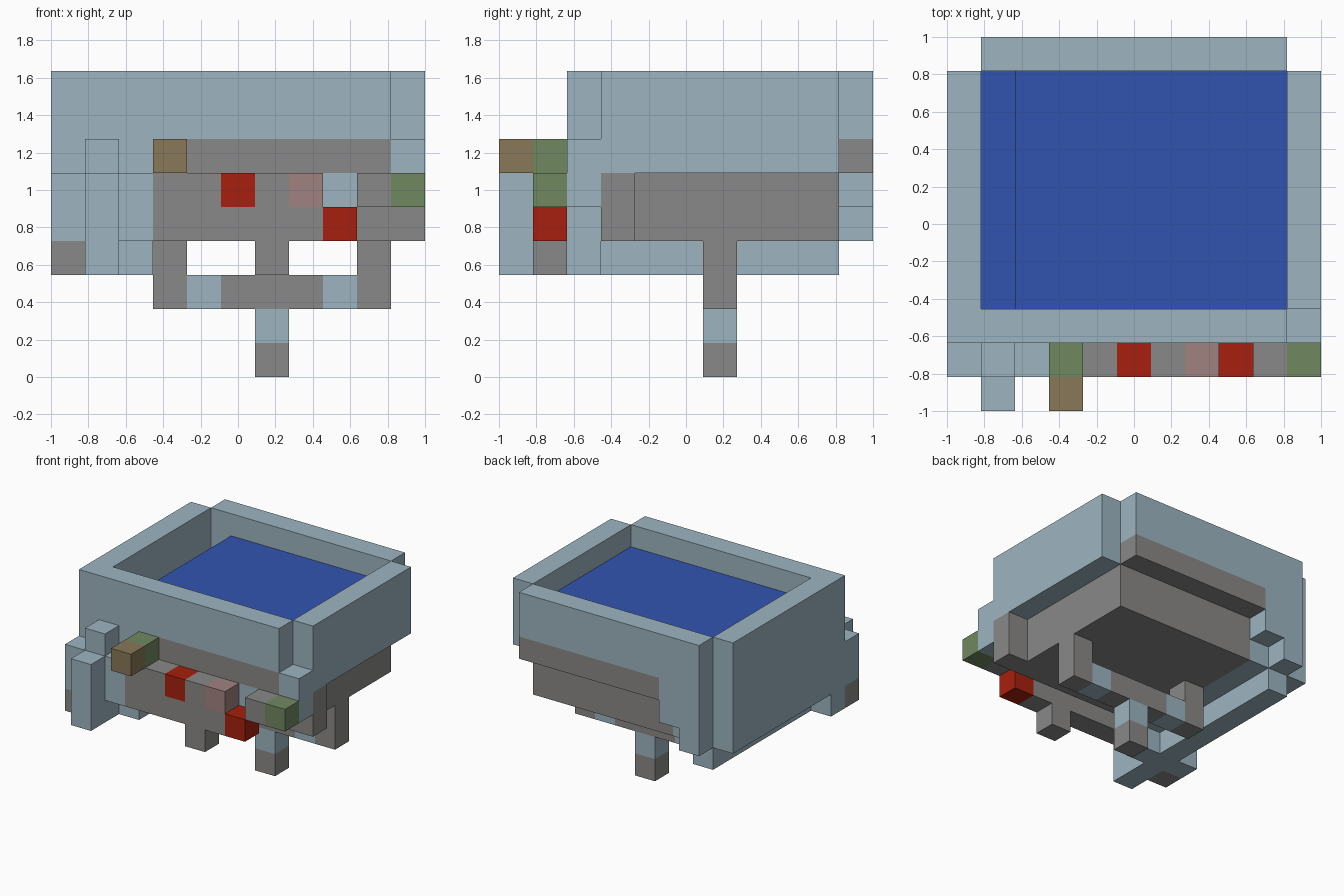
import bpy
import bmesh
from mathutils import Matrix, Vector

cube = bpy.data.objects.get("Cube")
if cube:
    bpy.data.objects.remove(cube, do_unlink=True)

CELL = 2 / 11


def make_material(name, rgb):
    # 8-bit display colour converted to linear values
    lin = [((c / 255 + 0.055) / 1.055) ** 2.4 for c in rgb]
    mat = bpy.data.materials.new(name)
    mat.use_nodes = True
    mat.diffuse_color = (*lin, 1)
    mat.node_tree.nodes["Principled BSDF"].inputs["Base Color"].default_value = (*lin, 1)
    return mat


pale = make_material("pale_blue", (157, 181, 192))
grey = make_material("grey", (138, 137, 136))
red = make_material("red", (166, 32, 14))
green = make_material("green", (112, 136, 96))
brown = make_material("brown", (136, 120, 88))
pink = make_material("dusty_pink", (160, 130, 129))
blue = make_material("water_blue", (50, 84, 175))


def block(name, mat, xs, ys, zs):
    """Box covering an inclusive range of grid cells on each axis."""
    spans = [(s, s) if isinstance(s, int) else s for s in (xs, ys, zs)]
    lo = Vector([s[0] for s in spans]) * CELL
    hi = Vector([s[1] + 1 for s in spans]) * CELL
    centre = (lo + hi) / 2 - Vector((1, 1, 0))
    bm = bmesh.new()
    bmesh.ops.create_cube(bm, size=1, matrix=Matrix.Translation(centre) @ Matrix.Diagonal((*(hi - lo), 1)))
    mesh = bpy.data.meshes.new(name)
    bm.to_mesh(mesh)
    bm.free()
    mesh.materials.append(mat)
    obj = bpy.data.objects.new(name, mesh)
    bpy.context.collection.objects.link(obj)
    return obj


# Basin walls
block("left_wall", pale, 10, (3, 9), (6, 8))
block("left_wall_grey_foot", grey, 10, 3, (4, 5))
block("right_wall", pale, 0, (2, 9), (4, 8))
block("front_rim", pale, (1, 9), 2, (7, 8))
block("front_wall_grey_band", grey, (3, 9), 2, 6)
block("front_wall_lower", pale, (3, 9), 2, 5)
block("front_left_corner", pale, 10, 2, (5, 6))
block("front_right_wall", pale, (1, 2), 2, (3, 6))
block("front_right_wall_foot", pale, 0, 2, 3)

# Back wall, stepping down toward one side
block("back_rim", pale, (1, 9), 10, (7, 8))
block("back_wall_grey_band", grey, (3, 9), 10, 6)
block("back_wall_upper_step", pale, 2, 10, (5, 6))
block("back_wall_lower_step", pale, 1, 10, (4, 6))

# Hull and water
block("hull", grey, (3, 9), (3, 9), (4, 6))
block("hull_side", pale, 2, (3, 9), (4, 6))
block("keel_side", pale, 1, (3, 9), (3, 5))
block("water", blue, (2, 9), (3, 9), 7)
block("water_channel", blue, 1, (3, 9), 6)

# Front ledge
block("ledge_upper_right", grey, (3, 4), 1, 5)
block("ledge_lower", grey, (3, 7), 1, 4)
block("ledge_red_block", red, 5, 1, 5)
block("ledge_middle", grey, 6, 1, 5)
block("ledge_pink_block", pink, 7, 1, 5)
block("ledge_red_end", red, 8, 1, 4)
block("ledge_left_arm", grey, 9, 1, 5)
block("ledge_green_tip", green, 10, 1, 5)
block("ledge_stub", grey, 6, 1, 3)

# Spout
block("spout_base", green, 3, 1, 6)
block("spout_tip", brown, 3, 0, 6)

# Stepped pillars at the front right
block("pillar_tall", pale, 1, 1, (3, 6))
block("pillar_front", pale, 1, 0, (3, 5))
block("pillar_side", pale, 0, 1, (4, 5))
block("pillar_side_foot", grey, 0, 1, 3)
block("pillar_link", pale, 2, 1, (4, 5))

# Hanging frame and central leg
for side, x in (("right", 3), ("left", 9)):
    block(f"frame_post_{side}", grey, x, 6, (2, 3))
for side, x in (("right", 4), ("left", 8)):
    block(f"frame_joint_{side}", pale, x, 6, 2)
block("frame_bar", grey, (5, 7), 6, 2)
block("leg", pale, 6, 6, 1)
block("leg_foot", grey, 6, 6, 0)
